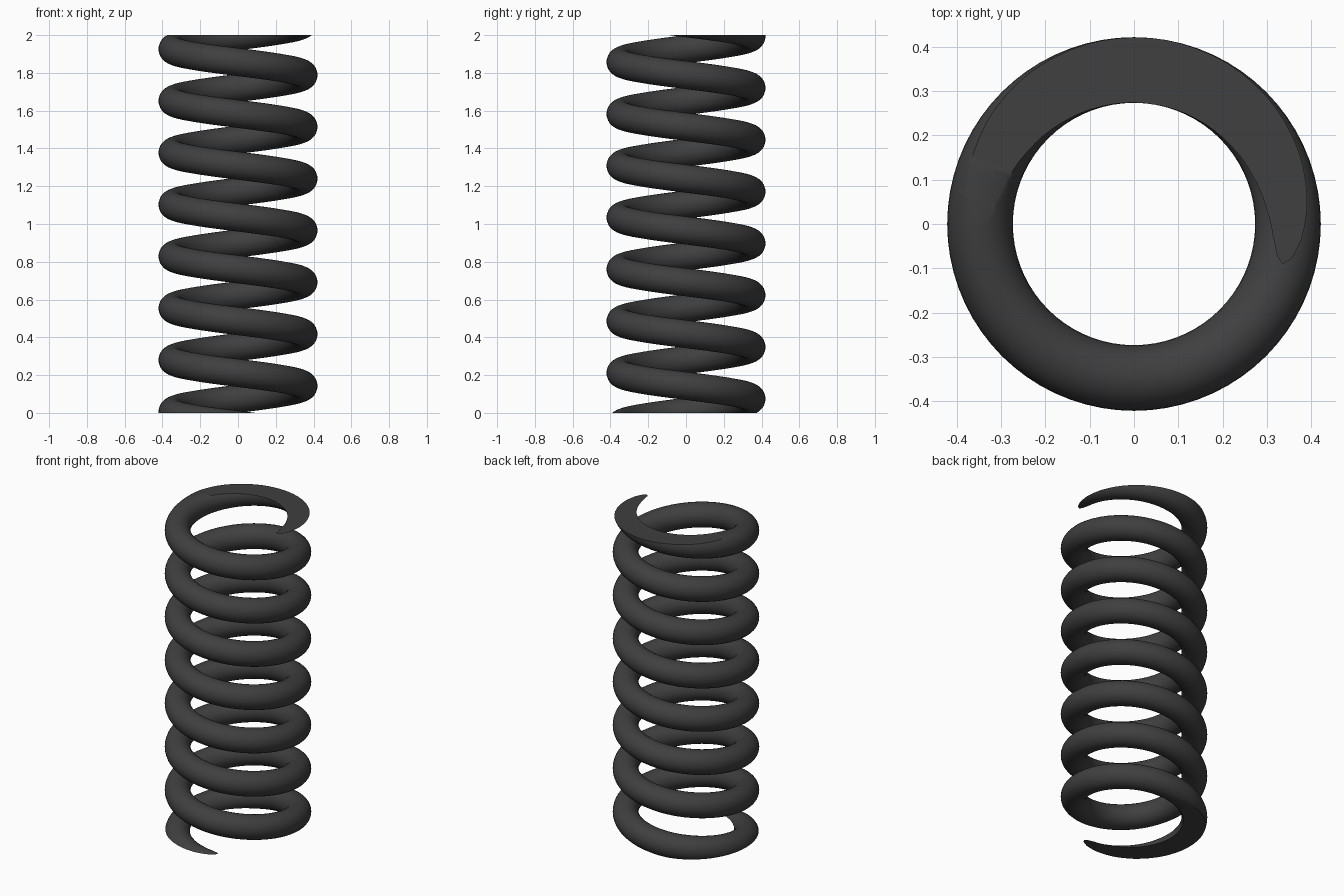
import bpy, bmesh
from math import sin, cos, pi, tau, radians
from mathutils import Vector

if "Cube" in bpy.data.objects:
    bpy.data.objects.remove(bpy.data.objects["Cube"])

R, r, PITCH, H = 0.347, 0.074, 0.2743, 2.0
Z0 = 0.143            # wire height where the coil first crosses +x
SEG, SIDES = 72, 28

# Left-handed coil, swept past both ends so it can be ground flat
bm = bmesh.new()
rings = []
for i in range(-SEG, int(SEG * 7.4) + 1):
    a = -tau * i / SEG
    c = Vector((R * cos(a), R * sin(a), Z0 + PITCH * i / SEG))
    tangent = Vector((R * sin(a), -R * cos(a), PITCH / tau)).normalized()
    out = Vector((cos(a), sin(a), 0))
    up = out.cross(tangent)
    rings.append([bm.verts.new(c + r * (out * cos(tau * k / SIDES) + up * sin(tau * k / SIDES)))
                  for k in range(SIDES)])
for p, q in zip(rings, rings[1:]):
    for k in range(SIDES):
        n = (k + 1) % SIDES
        bm.faces.new((p[k], p[n], q[n], q[k]))

# Flat ground ends
for z, d in ((0, -1), (H, 1)):
    geom = bm.verts[:] + bm.edges[:] + bm.faces[:]
    cut = bmesh.ops.bisect_plane(bm, geom=geom, plane_co=(0, 0, z), plane_no=(0, 0, d),
                                 clear_outer=True)["geom_cut"]
    edges = [e for e in cut if isinstance(e, bmesh.types.BMEdge)]
    bmesh.ops.triangle_fill(bm, edges=edges, use_beauty=True)
bmesh.ops.recalc_face_normals(bm, faces=bm.faces[:])

mesh = bpy.data.meshes.new("coil_spring")
bm.to_mesh(mesh)
bm.free()
spring = bpy.data.objects.new("coil_spring", mesh)
bpy.context.collection.objects.link(spring)

# Dark steel
mat = bpy.data.materials.new("dark_steel")
mat.diffuse_color = (0.05, 0.05, 0.05, 1)
mat.use_nodes = True
mat.node_tree.nodes["Principled BSDF"].inputs["Base Color"].default_value = mat.diffuse_color
mesh.materials.append(mat)

bpy.context.view_layer.objects.active = spring
spring.select_set(True)
bpy.ops.object.shade_smooth_by_angle(angle=radians(35))
